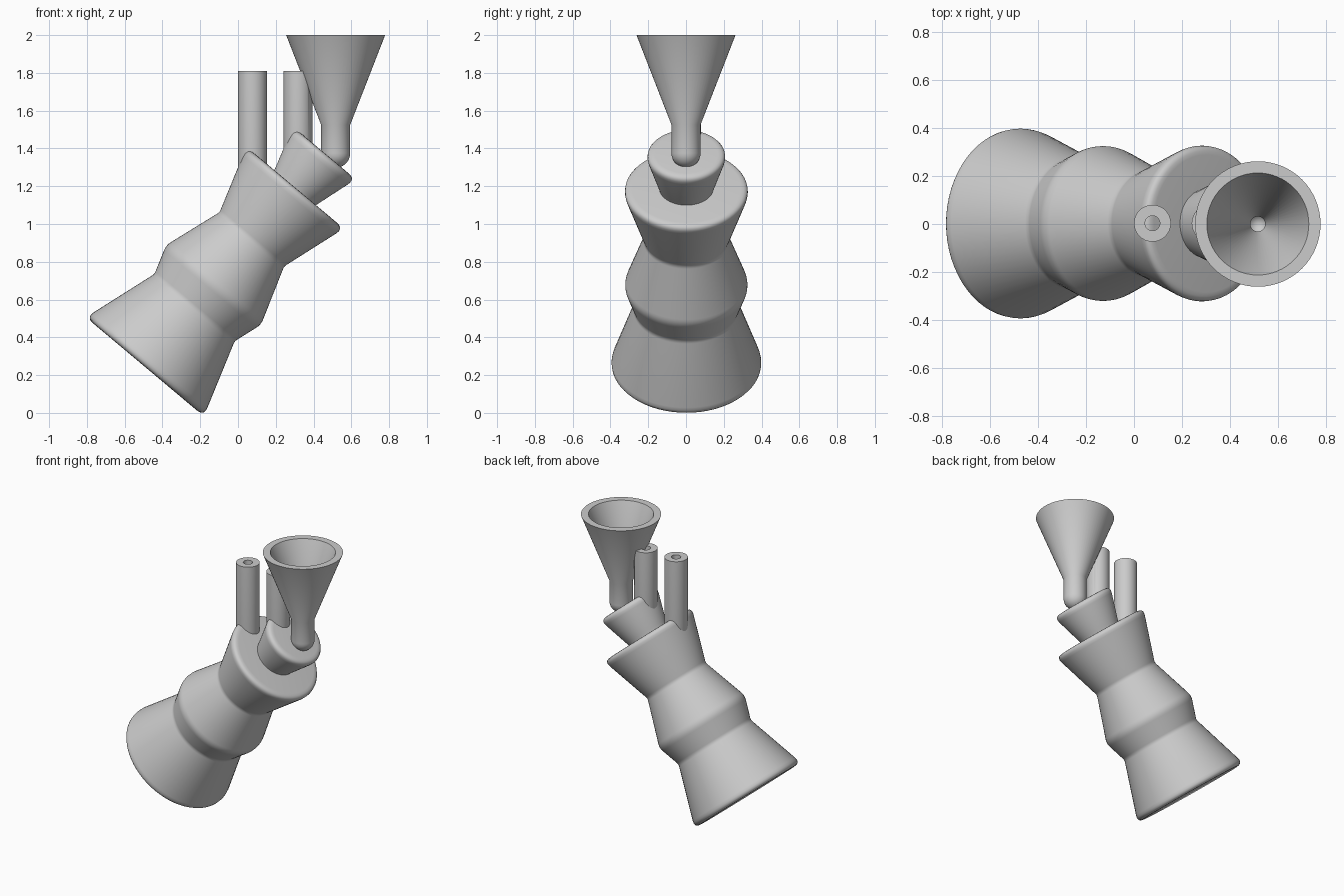
import bpy, bmesh, math
from mathutils import Vector, Matrix

if "Cube" in bpy.data.objects:
    bpy.data.objects.remove(bpy.data.objects["Cube"])

grey = bpy.data.materials.new("plain grey")
grey.diffuse_color = (0.6, 0.6, 0.6, 1)
grey.use_nodes = True
grey.node_tree.nodes["Principled BSDF"].inputs["Base Color"].default_value = grey.diffuse_color


def rounded(points, steps=5):
    """Profile of (radius, height, rounding) with its corners softened."""
    out = []
    for i, (r, h, d) in enumerate(points):
        p = Vector((r, h))
        if d == 0:
            out.append(p)
            continue
        a = p + (Vector(points[i - 1][:2]) - p).normalized() * d
        b = p + (Vector(points[i + 1][:2]) - p).normalized() * d
        for k in range(steps + 1):
            t = k / steps
            out.append(a * (1 - t) ** 2 + p * 2 * t * (1 - t) + b * t * t)
    return out


def lathe(name, profile, matrix, sides=64):
    """Spin a profile around z; it starts and ends on the axis."""
    bm = bmesh.new()
    rings = []
    for r, h in profile:
        if r < 1e-5:
            rings.append([bm.verts.new((0, 0, h))] * sides)
        else:
            rings.append([bm.verts.new((r * math.cos(math.tau * i / sides),
                                        r * math.sin(math.tau * i / sides), h))
                          for i in range(sides)])
    for lo, hi in zip(rings, rings[1:]):
        for i in range(sides):
            j = (i + 1) % sides
            bm.faces.new(dict.fromkeys((lo[i], lo[j], hi[j], hi[i])))
    bmesh.ops.recalc_face_normals(bm, faces=bm.faces)
    me = bpy.data.meshes.new(name)
    bm.to_mesh(me)
    bm.free()
    me.materials.append(grey)
    ob = bpy.data.objects.new(name, me)
    bpy.context.collection.objects.link(ob)
    ob.matrix_world = matrix
    bpy.ops.object.select_all(action='DESELECT')
    bpy.context.view_layer.objects.active = ob
    ob.select_set(True)
    bpy.ops.object.shade_smooth_by_angle(angle=math.radians(30))
    return ob


def bowl_end(r, z, steps=8):
    """Half-round closed bottom, from the axis out to radius r at height z."""
    return [(r * math.sin(a), z - r * math.cos(a))
            for a in (math.pi / 2 * k / steps for k in range(steps + 1))]


# Leaning stacked body, tilted 40 degrees towards +x
lean = Matrix.Translation((-0.493, 0.002, 0.244)) @ Matrix.Rotation(math.radians(40), 4, 'Y')
lathe("body", rounded([
    (0, 0, 0), (0.408, 0, 0.05), (0.277, 0.409, 0.015), (0.328, 0.566, 0.03),
    (0.223, 0.881, 0.015), (0.337, 1.238, 0.05), (0, 1.238, 0)]), lean)

# Small flared cap on the end of the body
lathe("end_cap", rounded([
    (0, 1.2, 0), (0.135, 1.2, 0), (0.146, 1.245, 0.015),
    (0.217, 1.478, 0.05), (0, 1.478, 0)]), lean)

# Upright pipes with a narrow bore
R, BORE, TOP = 0.077, 0.031, 1.81
pipes = []
for name, x, z in (("left_pipe", 0.077, 1.25), ("middle_pipe", 0.318, 1.35)):
    profile = bowl_end(R, z) + [(R, TOP), (BORE, TOP), (BORE, z + 0.03), (0, z)]
    pipes.append(lathe(name, profile, Matrix.Translation((x, 0.003, 0))))

# Funnel with a round-ended stem
at_funnel = Matrix.Translation((0.517, 0, 0))
lathe("funnel", bowl_end(R, 1.375) + [
    (R, 1.525), (0.262, 2.0), (0.213, 2.0), (BORE, 1.525), (BORE, 1.39), (0, 1.36)], at_funnel)

# Keep the middle pipe out of the funnel's hollow
cutter = lathe("funnel_cutter", [(0, 1.525), (0.045, 1.525), (0.235, 2.0), (0, 2.0)], at_funnel)
cutter.hide_render = True
cutter.hide_viewport = True
cut = pipes[1].modifiers.new("clear funnel", 'BOOLEAN')
cut.operation = 'DIFFERENCE'
cut.solver = 'EXACT'
cut.object = cutter
